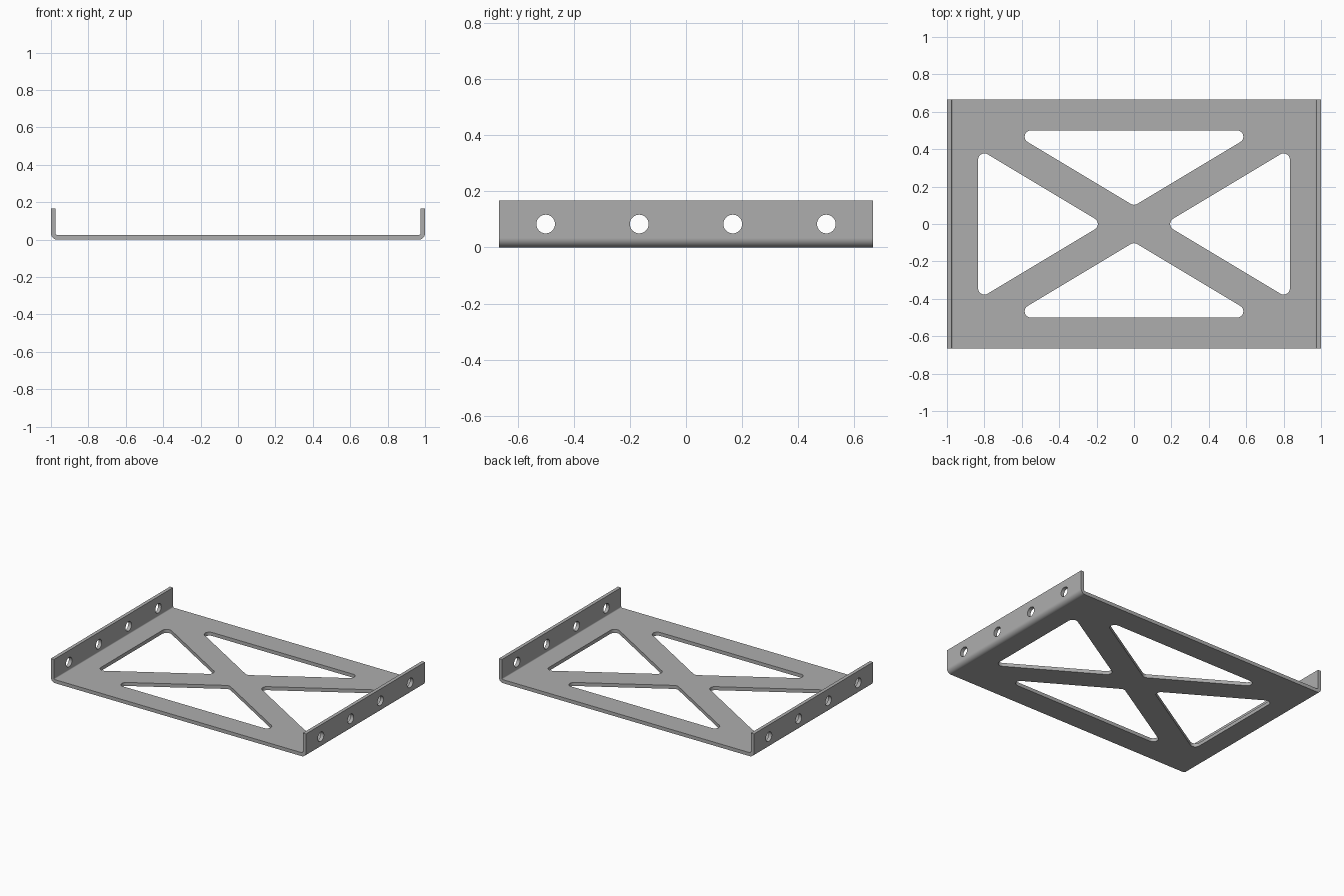
import bpy
import bmesh
from math import cos, sin, pi, hypot, radians
from mathutils import Vector
from mathutils.geometry import convex_hull_2d

old = bpy.data.objects.get("Cube")
if old:
    bpy.data.objects.remove(old, do_unlink=True)

# Main dimensions
HALF_X, HALF_Y, HEIGHT = 1.0, 0.6667, 0.1667
SHEET = 0.025
BEND = 0.0333            # outer bend radius
FILLET = 0.0333          # corner radius of the openings
WIN_X, WIN_Y = 0.8333, 0.5
STRUT = 0.0833           # half width of the diagonal struts
HOLE = 0.0333

metal = bpy.data.materials.new("grey_metal")
metal.use_nodes = True
GREY = (0.42, 0.42, 0.42, 1)
metal.diffuse_color = GREY
metal.node_tree.nodes["Principled BSDF"].inputs["Base Color"].default_value = GREY


def arc(cx, cy, r, start, end, steps):
    """Points along a circular arc, angles in radians."""
    return [(cx + r * cos(start + (end - start) * i / steps),
             cy + r * sin(start + (end - start) * i / steps))
            for i in range(steps + 1)]


def prism(name, outline, place, sweep):
    """Closed solid: a 2D outline placed in space and swept along a vector."""
    bm = bmesh.new()
    face = bm.faces.new([bm.verts.new(place(u, v)) for u, v in outline])
    swept = bmesh.ops.extrude_face_region(bm, geom=[face], use_keep_orig=True)
    verts = [g for g in swept["geom"] if isinstance(g, bmesh.types.BMVert)]
    bmesh.ops.translate(bm, verts=verts, vec=sweep)
    bmesh.ops.recalc_face_normals(bm, faces=bm.faces)
    mesh = bpy.data.meshes.new(name)
    bm.to_mesh(mesh)
    bm.free()
    mesh.materials.append(metal)
    obj = bpy.data.objects.new(name, mesh)
    bpy.context.collection.objects.link(obj)
    return obj


def rounded_hull(centres):
    """Outline of a polygon with rounded corners, from its corner centres."""
    pts = [Vector(p) for c in centres for p in arc(*c, FILLET, 0, 2 * pi, 48)[:-1]]
    return [pts[i] for i in convex_hull_2d(pts)]


# Bent sheet: U-shaped section, right half mirrored to the left
cx, cz = HALF_X - BEND, BEND
outer = arc(cx, cz, BEND, -pi / 2, 0, 10) + [(HALF_X, HEIGHT)]
inner = [(HALF_X - SHEET, HEIGHT)] + arc(cx, cz, BEND - SHEET, 0, -pi / 2, 10)
half = outer + inner
section = half + [(-x, z) for x, z in reversed(half)]
bracket = prism("bent_bracket", section,
                lambda u, v: (u, -HALF_Y, v), (0, 2 * HALF_Y, 0))

# Four triangular openings left between the frame and the crossed struts
slope = WIN_Y / WIN_X
offset = (STRUT + FILLET) * hypot(1, slope)
top_y, side_x = WIN_Y - FILLET, WIN_X - FILLET
end_x = (top_y - offset) / slope
end_y = side_x * slope - offset
cutters = []
for s in (-1, 1):
    long_tri = [(0, s * offset), (end_x, s * top_y), (-end_x, s * top_y)]
    side_tri = [(s * offset / slope, 0), (s * side_x, end_y), (s * side_x, -end_y)]
    for tri in (long_tri, side_tri):
        cutters.append(prism("opening_cutter", rounded_hull(tri),
                             lambda u, v: (u, v, -0.1), (0, 0, 0.2)))

# Row of four holes through both flanges
for k in (-1.5, -0.5, 0.5, 1.5):
    circle = arc(k * HALF_Y / 2, HEIGHT / 2, HOLE, 0, 2 * pi, 48)[:-1]
    cutters.append(prism("hole_cutter", circle,
                         lambda u, v: (-1.2, u, v), (2.4, 0, 0)))

bpy.ops.object.select_all(action="DESELECT")
bpy.context.view_layer.objects.active = bracket
bracket.select_set(True)
for cutter in cutters:
    cutter.hide_render = True
    mod = bracket.modifiers.new("cut", "BOOLEAN")
    mod.operation = "DIFFERENCE"
    mod.solver = "EXACT"
    mod.object = cutter
    bpy.ops.object.modifier_apply(modifier=mod.name)
    bpy.data.objects.remove(cutter, do_unlink=True)

# Smooth bends and hole walls, crisp sheet edges
bpy.ops.object.shade_smooth_by_angle(angle=radians(30))
weighted = bracket.modifiers.new("flat_face_normals", "WEIGHTED_NORMAL")
weighted.keep_sharp = True
